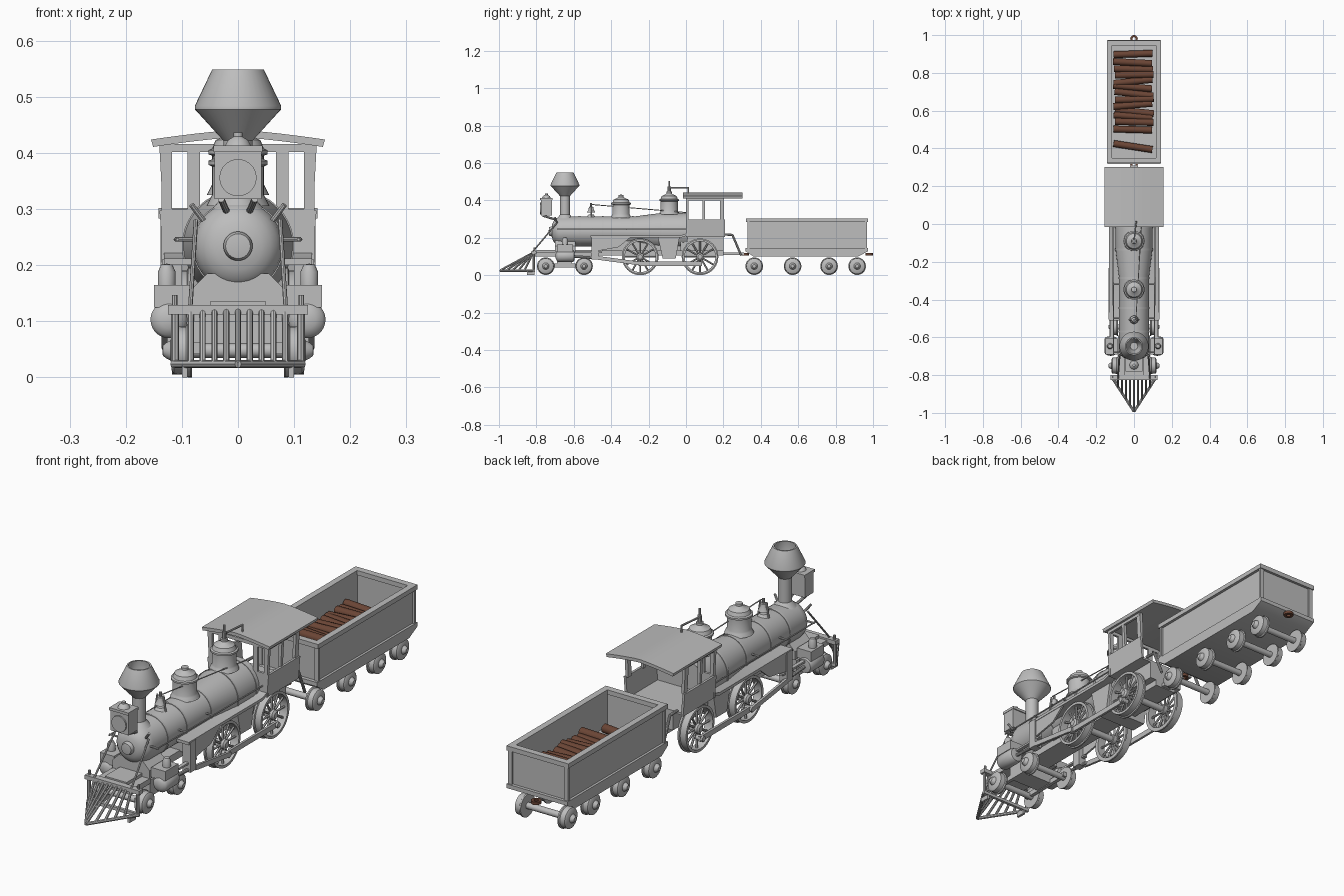
import bpy, bmesh, math, random
from mathutils import Vector, Matrix

random.seed(4)
def material(name, rgb):
    m = bpy.data.materials.new(name)
    m.diffuse_color = (*rgb, 1)
    return m
GREY = material("grey", (0.51, 0.51, 0.51))
BROWN = material("log_brown", (0.147, 0.06, 0.036))

def finish(name, bm, mat=GREY):
    bmesh.ops.remove_doubles(bm, verts=bm.verts, dist=1e-6)
    bmesh.ops.recalc_face_normals(bm, faces=bm.faces)
    me = bpy.data.meshes.new(name)
    bm.to_mesh(me)
    bm.free()
    me.materials.append(mat)
    ob = bpy.data.objects.new(name, me)
    bpy.context.collection.objects.link(ob)
    return ob

def box(name, x0, x1, y0, y1, z0, z1):
    bm = bmesh.new()
    m = Matrix.Translation(((x0+x1)/2, (y0+y1)/2, (z0+z1)/2)) @ Matrix.Diagonal((abs(x1-x0), abs(y1-y0), abs(z1-z0), 1))
    bmesh.ops.create_cube(bm, size=1, matrix=m)
    return finish(name, bm)

def add_rod(bm, a, b, r, n=10):
    a, b = Vector(a), Vector(b)
    q = (b - a).to_track_quat('Z', 'Y').to_matrix().to_4x4()
    bmesh.ops.create_cone(bm, cap_ends=True, segments=n, radius1=r, radius2=r, depth=(b-a).length,
                          matrix=Matrix.Translation((a+b)/2) @ q)

def rod(name, a, b, r, n=10, mat=GREY):
    bm = bmesh.new()
    add_rod(bm, a, b, r, n)
    return finish(name, bm, mat)

def add_lathe(bm, prof, origin, axis, n=32):
    # prof is a list of (radius, distance along axis)
    m = Matrix.Translation(origin) @ Vector(axis).to_track_quat('Z', 'Y').to_matrix().to_4x4()
    vs = [bm.verts.new(m @ Vector((r, 0, h))) for r, h in prof]
    es = [bm.edges.new(p) for p in zip(vs, vs[1:])]
    bmesh.ops.spin(bm, geom=vs+es, cent=origin, axis=Vector(axis), angle=math.tau, steps=n, use_merge=True)

def lathe(name, prof, origin, axis=(0, 0, 1), n=32, mat=GREY):
    bm = bmesh.new()
    add_lathe(bm, prof, origin, axis, n)
    return finish(name, bm, mat)

def prism(name, pts, x0, x1, axes="yz"):
    # side outline extruded across the width, or front outline extruded in depth
    bm = bmesh.new()
    place = (lambda p, t: (t, p[0], p[1])) if axes == "yz" else (lambda p, t: (p[0], t, p[1]))
    a = [bm.verts.new(place(p, x0)) for p in pts]
    b = [bm.verts.new(place(p, x1)) for p in pts]
    bm.faces.new(a)
    bm.faces.new(b)
    for i in range(len(pts)):
        j = (i+1) % len(pts)
        bm.faces.new((a[i], a[j], b[j], b[i]))
    return finish(name, bm)

# Boiler with smokebox door, tapered rear and bands
BZ = 0.234
lathe("boiler", [(0, 0), (0.022, 0.003), (0.026, 0.012), (0.026, 0.018), (0.042, 0.021), (0.058, 0.029), (0.07, 0.041),
      (0.077, 0.055), (0.08, 0.072), (0.08, 0.46), (0.098, 0.60), (0.098, 0.745), (0, 0.745)], (0, -0.735, BZ), (0, 1, 0), 40)
for y, r in ((-0.575, .082), (-0.45, .082), (-0.29, .082), (-0.14, .1), (-0.02, .1)):
    lathe("boiler_band", [(r-.006, 0), (r, 0), (r, .01), (r-.006, .01)], (0, y, BZ), (0, 1, 0), 40)

# Smokestack, hollow at the top
lathe("smokestack", [(0.045, 0), (0.034, 0.012), (0.026, 0.022), (0.026, 0.12), (0.077, 0.176), (0.077, 0.182), (0.046, 0.247),
      (0.04, 0.247), (0.045, 0.2), (0.02, 0.14), (0, 0.14)], (0, -0.647, 0.302), n=40)

# Headlamp
box("headlamp", -0.042, 0.042, -0.775, -0.717, 0.318, 0.408)
box("headlamp_lid", -0.044, 0.044, -0.78, -0.713, 0.402, 0.413)
lathe("headlamp_vent", [(0.024, 0), (0.018, .012), (0.008, .018), (0.008, .026), (0, .026)], (0, -0.747, 0.411))
lathe("headlamp_lens", [(0.033, 0), (0.033, .006), (0, .006)], (0, -0.775, 0.356), (0, -1, 0))
for s in (-1, 1):
    rod("headlamp_bracket", (s*.03, -0.765, .318), (s*.02, -0.69, .295), .006)

# Bell and its stand
lathe("bell", [(0, .032), (.012, .03), (.014, .015), (.022, 0), (0, 0)], (0, -0.507, 0.335), n=20)
rod("bell_knob", (0, -0.507, .36), (0, -0.507, .385), .005)
lathe("bell_base", [(.026, 0), (.014, .015), (0, .015)], (0, -0.507, 0.308), n=16)
for s in (-1, 1):
    rod("bell_stand", (s*.024, -0.507, .31), (s*.014, -0.507, .372), .004)
rod("bell_cord", (0.01, -0.507, .378), (.04, 0, .335), .0025, 6)

# Sand dome, steam dome, whistle
dome = [(.056, 0), (.049, .014), (.046, .02), (.046, .07), (.053, .073), (.053, .08), (.046, .083),
        (.04, .098), (.018, .108), (.014, .113), (.014, .122), (0, .125)]
lathe("sand_dome", dome, (0, -0.347, .306))
lathe("steam_dome", dome, (0, -0.09, .325))
rod("whistle", (0, -0.09, .44), (0, -0.09, .475), .009)
rod("whistle_tip", (0, -0.09, .47), (0, -0.09, .503), .004)
rod("whistle_pipe", (0, -0.09, .467), (.012, 0.015, .467), .004)
rod("whistle_pipe_drop", (.012, 0.012, .469), (.012, 0.012, .43), .004)

# Cab floor, walls, posts and low curved roof
box("cab_floor", -.13, .13, 0, .2, .203, .212)
arch = lambda x, z: z + .017*(1-(abs(x)/.155)**1.35)
xs = [-.155 + .31*i/12 for i in range(13)]
prism("cab_roof", [(x, arch(x, .424)) for x in xs] + [(x*.975, arch(x, .411)) for x in xs[::-1]], -.015, .303, "xz")
box("cab_front_wall", -.136, .136, 0, .01, .205, .3)
box("cab_front_lintel", -.136, .136, 0, .01, .402, .416)
for s in (-1, 1):
    prism("cab_side_wall", [(s*.122, .203), (s*.132, .203), (s*.14, .298), (s*.13, .298)], 0, .208, "xz")
    box("cab_side_header", s*.13, s*.14, 0, .2, .4, .415)
    for y0, y1 in ((0, .014), (.088, .102), (.182, .204)):
        prism("cab_side_post", [(s*.122, .295), (s*.134, .295), (s*.14, .412), (s*.126, .412)], y0, y1, "xz")
    box("cab_front_outer_post", s*.118, s*.136, 0, .01, .295, .412)
    box("cab_front_inner_post", s*.068, s*.09, 0, .01, .295, .412)
    rod("cab_rear_step_rail", (s*.1, .2, .218), (s*.1, .25, .215), .006)
    rod("cab_rear_step_bar", (s*.1, .248, .216), (s*.1, .295, .105), .006)

# Frame, firebox, ash pan and cylinder saddle
box("main_frame", -.05, .05, -.8, .2, .105, .135)
prism("firebox", [(-.15, .2), (-.035, .2), (-.055, .09), (-.125, .09)], -.1, .1)
box("rear_frame", -.08, .08, -.03, .2, .13, .205)
box("boiler_underframe", -.06, .06, -.45, -.03, .13, .19)
prism("cylinder_saddle", [(-.085, .12), (.085, .12), (.085, .155), (.055, .185), (-.055, .185), (-.085, .155)], -.7, -.59, "xz")

# Spoked drive wheel turning about the x axis
def drive_wheel(y, s):
    bm = bmesh.new()
    c = (s*.082, y, .098)
    ax = (s, 0, 0)
    add_lathe(bm, [(.082, 0), (.098, 0), (.098, .007), (.093, .009), (.093, .036), (.082, .036), (.082, 0)], c, ax, 40)
    add_lathe(bm, [(0, 0), (.02, 0), (.02, .034), (.012, .04), (0, .04)], c, ax, 20)
    for k in range(12):
        a = math.tau*k/12
        d = Vector((0, math.cos(a), math.sin(a)))
        o = Vector(c) + Vector((s*.02, 0, 0))
        add_rod(bm, o + d*.016, o + d*.085, .0048, 6)
    finish("drive_wheel", bm)

# Small solid flanged wheel
def small_wheel(y, s):
    lathe("small_wheel", [(0, 0), (.047, 0), (.047, .006), (.043, .009), (.042, .03), (.036, .034), (.018, .036),
          (.014, .044), (.009, .05), (0, .051)], (s*.084, y, .048), (s, 0, 0), 28)

for y in (-.245, .075):
    rod("drive_axle", (-.1, y, .098), (.1, y, .098), .014, 16)
for y in (-.75, -.545, .365, .57, .765, .915):
    rod("small_axle", (-.1, y, .048), (.1, y, .048), .013, 14)
    for s in (-1, 1):
        small_wheel(y, s)

for s in (-1, 1):
    drive_wheel(-.245, s)
    drive_wheel(.075, s)
    # Steam cylinder and valve chest
    lathe("cylinder", [(0, 0), (.016, .002), (.028, .008), (.033, .016), (.033, .09), (.028, .1), (0, .104)],
          (s*.123, -.698, .103), (0, 1, 0), 28)
    box("valve_chest", s*.085, s*.15, -.69, -.605, .125, .165)
    lathe("valve_cap", [(.016, 0), (.016, .025), (.01, .038), (0, .04)], (s*.127, -.647, .163), n=16)
    # Rods linking the wheels
    rod("piston_rod", (s*.123, -.6, .1), (s*.123, -.45, .09), .007)
    prism("main_rod", [(-.47, .102), (-.245, .072), (-.245, .052), (-.47, .082)], s*.126, s*.136)
    prism("side_rod", [(-.255, .072), (.085, .072), (.085, .05), (-.255, .05)], s*.117, s*.127)
    for y in (-.245, .075):
        rod("crank_pin", (s*.1, y, .061), (s*.135, y, .061), .011, 12)
    # Crosshead bracket, slide bars and running board
    box("crosshead_bracket", s*.1, s*.135, -.505, -.468, .085, .21)
    box("slide_bar", s*.112, s*.128, -.6, -.45, .118, .126)
    prism("running_board", [(-.51, .212), (-.03, .212), (0, .222), (0, .21), (-.03, .2), (-.51, .2)], s*.075, s*.132)
    prism("running_board_skirt", [(-.47, .205), (-.3, .2), (-.36, .15), (-.47, .13)], s*.122, s*.13)
    # Handrail and its stubs
    rod("handrail", (s*.108, -.69, .246), (s*.112, 0, .246), .003, 8)
    for y in (-.68, -.5, -.32):
        rod("handrail_stub", (s*.075, y, .246), (s*.112, y, .246), .004, 8)
    rod("flag_bracket", (s*.062, -.69, .28), (s*.083, -.70, .308), .005, 8)
    # Braces from smokebox to front beam
    rod("front_brace", (s*.075, -.69, .28), (s*.085, -.82, .125), .004, 8)
    rod("beam_pin", (s*.113, -.81, .12), (s*.113, -.81, .147), .005, 8)
    # Front truck side bars
    box("front_truck_bar", s*.065, s*.08, -.77, -.525, .042, .062)

# Front truck and deck
box("front_truck_bolster", -.08, .08, -.69, -.61, .045, .11)
rod("front_truck_pivot", (0, -.65, .05), (0, -.65, .13), .03, 20)
box("front_deck", -.085, .085, -.82, -.69, .1, .122)
box("front_beam", -.125, .125, -.825, -.8, .112, .129)

# Pilot: pointed base and slanted bars
for s in (-1, 1):
    rod("pilot_base_side", (s*.115, -.815, .024), (0, -.993, .024), .007, 8)
    box("pilot_foot", s*.09, s*.1, -.85, -.81, 0, .022)
    rod("pilot_corner_bar", (s*.112, -.815, .025), (s*.112, -.815, .12), .007, 8)
box("pilot_base_back", -.118, .118, -.82, -.808, .017, .03)
bars = bmesh.new()
for i in range(9):
    x = -.084 + .021*i
    add_rod(bars, (x, -.818, .12), (x, -.815 - .178*(1-abs(x)/.115), .026), .0055, 8)
finish("pilot_bars", bars)

# Tender body: floor, walls, rim and trim
box("tender_floor", -.13, .13, .335, .96, .125, .15)
prism("tender_underframe", [(.318, .145), (.318, .128), (.36, .1), (.92, .1), (.974, .128), (.974, .145)], -.14, .14)
for s in (-1, 1):
    box("tender_side", s*.118, s*.13, .335, .96, .13, .295)
    box("tender_side_rim", s*.116, s*.142, .322, .972, .283, .302)
    for y in (.328, .956):
        box("tender_corner_post", s*.12, s*.138, y, y+.012, .135, .29)
for y, e in ((.333, -1), (.961, 1)):
    box("tender_end", -.13, .13, y, y-e*.011, .13, .295)
    box("tender_end_rim", -.142, .142, y+e*.011, y-e*.016, .283, .302)

# Couplers
box("drawbar", -.02, .02, .2, .31, .108, .122)
for y in (.316, .98):
    lathe("coupler_ring", [(.009, -.006), (.02, -.006), (.02, .006), (.009, .006), (.009, -.006)], (0, y, .112), n=20, mat=BROWN)

# Logs in the tender
for y in (.41, .5, .54, .57, .595, .63, .66, .69, .725, .755, .79, .82, .855, .9):
    t = random.uniform(-.014, .014) if y != .41 else -.016
    z = .169 + (random.uniform(.012, .035) if .53 < y < .87 else 0)
    d = random.uniform(-.006, .006)
    rod("log", (-.105+d, y-t, z), (.1+d, y+t, z+random.uniform(-.004, .004)), .018, 12, BROWN)

bpy.ops.object.select_all(action='SELECT')
bpy.context.view_layer.objects.active = bpy.context.selected_objects[0]
bpy.ops.object.shade_smooth_by_angle(angle=math.radians(35))
